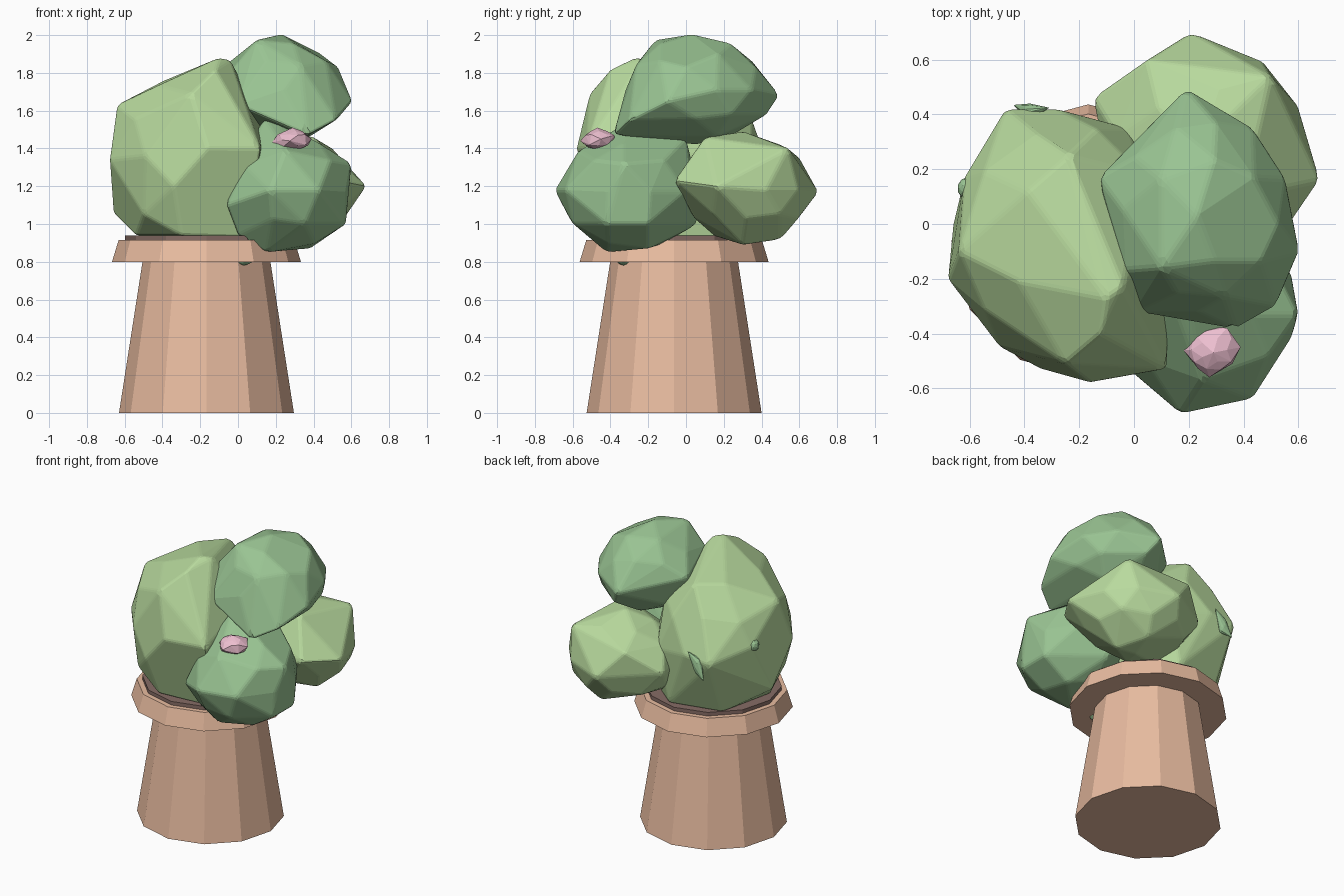
import bpy, bmesh
from mathutils import Vector
from math import cos, sin, pi

CX, CY = -0.167, -0.063


def material(name, rgb):
    m = bpy.data.materials.new(name)
    m.diffuse_color = (*rgb, 1)
    return m


CLAY = material("clay", (0.81, 0.50, 0.35))
SOIL = material("soil", (0.24, 0.15, 0.13))
LIGHT = material("light_leaf", (0.48, 0.70, 0.34))
DARK = material("dark_leaf", (0.32, 0.55, 0.29))
PINK = material("pink", (0.85, 0.52, 0.63))


def finish(bm, name, mat):
    bmesh.ops.recalc_face_normals(bm, faces=bm.faces)
    me = bpy.data.meshes.new(name)
    bm.to_mesh(me)
    bm.free()
    ob = bpy.data.objects.new(name, me)
    bpy.context.collection.objects.link(ob)
    me.materials.append(mat)
    return ob


def tapered(name, mat, r0, z0, r1, z1, n=12):
    bm = bmesh.new()
    rings = [[bm.verts.new((CX + r * cos(2 * pi * i / n), CY + r * sin(2 * pi * i / n), z))
              for i in range(n)] for r, z in ((r0, z0), (r1, z1))]
    for i in range(n):
        j = (i + 1) % n
        bm.faces.new((rings[0][i], rings[0][j], rings[1][j], rings[1][i]))
    for ring in rings:
        bm.faces.new(ring)
    return finish(bm, name, mat)


def blob(name, mat, center, radii, tips, bevel=0.013, gap=0.15):
    # faceted clump: hull of a coarse ellipsoid and a few protruding corners
    bm = bmesh.new()
    bmesh.ops.create_icosphere(bm, subdivisions=2, radius=1)
    c, tips = Vector(center), [Vector(t) for t in tips]
    for v in bm.verts:
        v.co = c + Vector(a * b for a, b in zip(v.co, radii))
    pts = [v.co.copy() for v in bm.verts if all((v.co - t).length > gap for t in tips)]
    bm.clear()
    for p in pts + tips:
        bm.verts.new(p)
    bmesh.ops.convex_hull(bm, input=bm.verts)
    loose = [v for v in bm.verts if not v.link_faces]
    bmesh.ops.delete(bm, geom=loose, context='VERTS')
    bmesh.ops.dissolve_limit(bm, angle_limit=0.12, verts=bm.verts, edges=bm.edges)
    ob = finish(bm, name, mat)
    if bevel:
        mod = ob.modifiers.new("soft_edges", 'BEVEL')
        mod.width = bevel
        mod.segments = 2
        mod.limit_method = 'ANGLE'
        mod.angle_limit = 0.2
    return ob


# pot
tapered("pot_body", CLAY, 0.463, 0, 0.337, 0.81)
tapered("pot_rim", CLAY, 0.5, 0.8, 0.465, 0.915)
tapered("soil", SOIL, 0.43, 0.90, 0.43, 0.94)

# foliage clumps
blob("left_clump", LIGHT, (-0.25, -0.06, 1.36), (0.41, 0.48, 0.44), [
    (-0.1, -0.27, 1.88), (-0.04, -0.23, 1.87), (-0.64, -0.1, 1.63), (-0.39, 0.12, 1.76),
    (-0.24, 0.25, 1.77), (-0.68, -0.2, 1.34), (-0.66, 0.0, 1.06), (-0.47, 0.42, 1.33),
    (-0.28, 0.42, 1.35), (-0.02, 0.35, 1.3), (-0.25, -0.51, 1.69), (-0.12, -0.4, 1.82),
    (-0.34, -0.53, 1.2), (0.12, -0.53, 1.4), (-0.16, -0.58, 1.4), (-0.62, 0.17, 1.4),
    (-0.54, -0.15, 0.94), (-0.3, -0.44, 0.94), (0.05, -0.4, 0.93), (-0.45, 0.25, 0.94),
    (-0.1, 0.33, 0.94), (0.05, 0.2, 0.93), (-0.5, -0.38, 1.05)])
blob("top_clump", DARK, (0.24, 0.05, 1.71), (0.33, 0.37, 0.29), [
    (0.23, 0.03, 2.005), (0.1, -0.16, 1.975), (0.44, 0.17, 1.9), (0.605, -0.1, 1.65),
    (0.19, 0.495, 1.68), (0.37, -0.385, 1.47), (-0.13, 0.17, 1.75), (0.0, -0.32, 1.63),
    (0.52, -0.3, 1.55), (0.53, 0.0, 1.83), (0.3, 0.37, 1.83), (0.25, 0.43, 1.58),
    (-0.03, -0.17, 1.82)])
blob("front_clump", DARK, (0.27, -0.3, 1.17), (0.32, 0.37, 0.32), [
    (0.14, -0.27, 1.56), (0.21, -0.27, 1.55), (0.43, -0.33, 1.43), (0.6, -0.33, 1.32),
    (0.57, -0.42, 1.0), (0.57, -0.2, 1.0), (0.17, -0.695, 1.18), (0.43, -0.64, 1.18),
    (-0.06, -0.5, 1.1), (0.0, -0.42, 0.94), (0.15, -0.42, 0.85), (0.38, -0.2, 0.87),
    (0.25, 0.06, 1.0), (0.28, 0.0, 1.46), (0.25, -0.57, 1.39)])
blob("back_clump", LIGHT, (0.25, 0.32, 1.18), (0.37, 0.34, 0.285), [
    (0.68, 0.16, 1.2), (0.21, 0.70, 1.17), (-0.15, 0.46, 1.2), (0.5, 0.54, 1.4),
    (0.4, 0.1, 1.46), (0.25, 0.3, 1.49), (0.53, -0.06, 1.23), (0.3, 0.5, 0.92),
    (0.4, 0.3, 0.89), (0.05, 0.6, 1.35), (0.0, 0.2, 0.97)])

# small leaf tips poking through the clumps
blob("side_bud", DARK, (-0.61, 0.13, 1.4), (0.035, 0.04, 0.04), [], 0)
blob("back_bud", DARK, (-0.38, 0.41, 1.3), (0.03, 0.03, 0.06),
     [(-0.31, 0.425, 1.39), (-0.44, 0.435, 1.22)], 0, 0.03)
blob("low_bud", DARK, (0.03, -0.33, 0.84), (0.07, 0.05, 0.06), [], 0)

# blossom
blob("blossom", PINK, (0.29, -0.46, 1.445), (0.095, 0.085, 0.055),
     [(0.18, -0.46, 1.43), (0.29, -0.47, 1.51), (0.275, -0.56, 1.44), (0.39, -0.45, 1.45),
      (0.34, -0.38, 1.47), (0.22, -0.4, 1.46), (0.36, -0.51, 1.42), (0.22, -0.5, 1.39)],
     0, 0.04)
